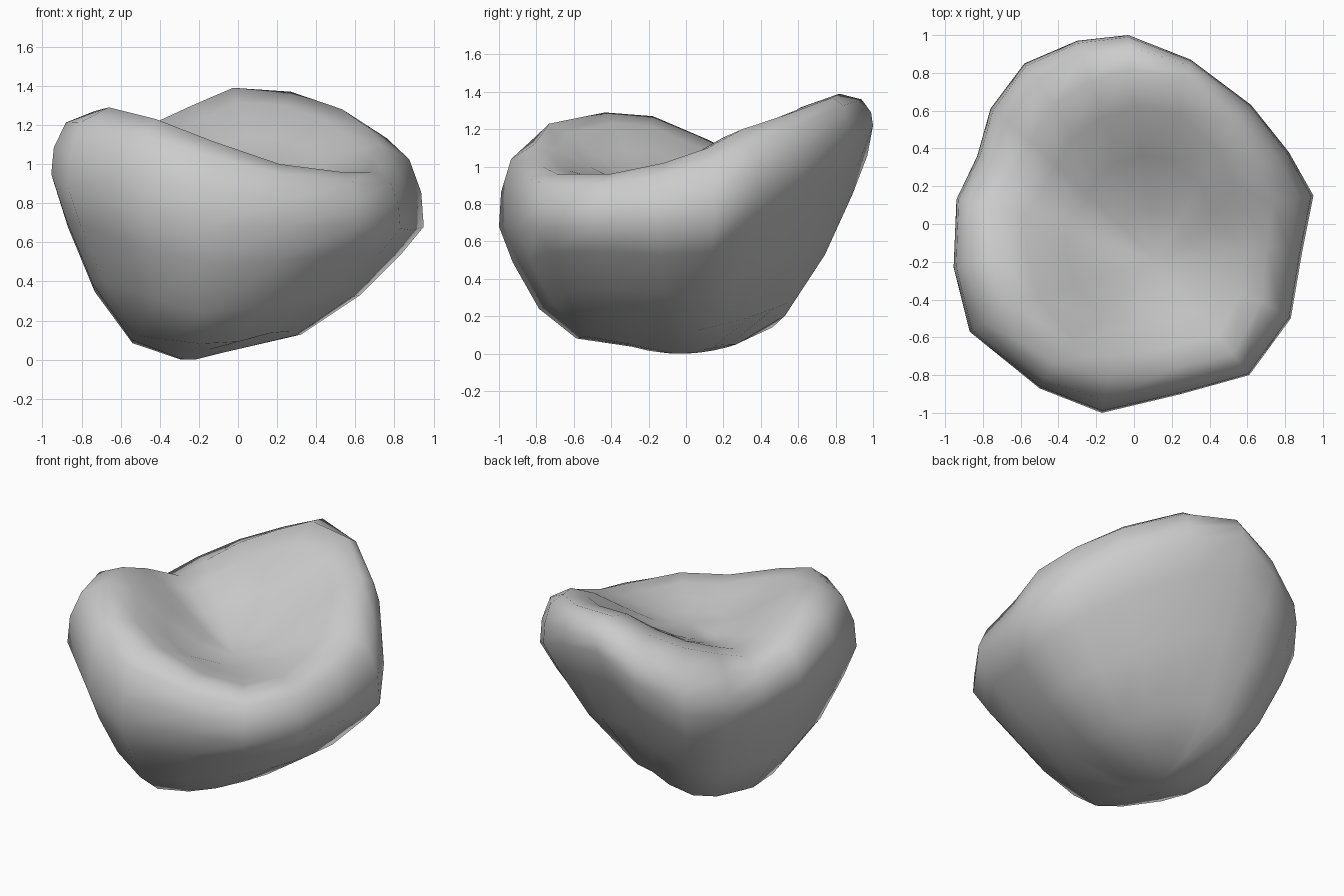
import bpy, bmesh
from mathutils import Vector

if "Cube" in bpy.data.objects:
    bpy.data.objects.remove(bpy.data.objects["Cube"])

# Outline around the widest belt: x, y, belt height, crest scale, crest height
SECTIONS = [
    (0.95, 0.15, 0.68, 0.77, 1.10), (0.82, 0.38, 0.82, 0.79, 1.20),
    (0.62, 0.63, 0.96, 0.86, 1.28), (0.30, 0.87, 1.13, 0.90, 1.37),
    (-0.03, 1.0, 1.22, 0.82, 1.39), (-0.30, 0.97, 1.06, 0.78, 1.30),
    (-0.58, 0.85, 0.88, 0.74, 1.21), (-0.76, 0.61, 0.82, 0.72, 1.13),
    (-0.83, 0.36, 0.82, 0.76, 1.07), (-0.94, 0.13, 0.90, 0.80, 1.15),
    (-0.955, -0.23, 0.95, 0.77, 1.27), (-0.87, -0.57, 0.88, 0.76, 1.29),
    (-0.50, -0.87, 0.75, 0.84, 1.23), (-0.17, -1.0, 0.68, 0.81, 1.12),
    (0.25, -0.90, 0.68, 0.85, 1.00), (0.61, -0.80, 0.68, 0.86, 0.96),
    (0.83, -0.50, 0.67, 0.82, 0.96), (0.89, -0.15, 0.66, 0.79, 1.02),
]
FLOOR = Vector((0.12, -0.20, 0.91))


def blend(a, b, txy, tz):
    return Vector((a.x + (b.x - a.x) * txy, a.y + (b.y - a.y) * txy,
                   a.z + (b.z - a.z) * tz))


def section(x, y, z, k, zc):
    belt = Vector((x, y, z))
    crest = Vector((x * k, y * k, zc))
    keel = Vector((-0.18 + 0.12 * x, 0.3 * y - 0.03, 0.05 * y * y + 0.04 * max(x, 0)))
    # steepness of the underside in this direction
    p = 2.3 - 0.2 * x - (1.1 if y < 0 else 0.6) * y
    p += (-1.9 if y < 0 else 0.5 if x < 0 else 0.2) * abs(x * y)
    pts = [keel]
    # rounded underside, swept from keel to belt
    pts += [blend(keel, belt, t, t ** p) for t in (0.38, 0.68, 0.89)]
    # belt, shoulder and crest
    pts += [belt, blend(belt, crest, 0.06, 0.42), blend(belt, crest, 0.34, 0.82), crest]
    # inner wall of the hollow
    pts += [blend(crest, FLOOR, t, d) for t, d in ((0.2, 0.15), (0.45, 0.52), (0.72, 0.88))]
    return pts


# Dished boulder body
bm = bmesh.new()
cols = [[bm.verts.new(p) for p in section(*s)] for s in SECTIONS]
bottom = bm.verts.new((-0.22, -0.04, 0))
floor = bm.verts.new(FLOOR)
for i, a in enumerate(cols):
    b = cols[(i + 1) % len(cols)]
    for j in range(len(a) - 1):
        bm.faces.new((a[j], b[j], b[j + 1], a[j + 1]))
    bm.faces.new((bottom, b[0], a[0]))
    bm.faces.new((floor, a[-1], b[-1]))
bmesh.ops.recalc_face_normals(bm, faces=bm.faces)
for f in bm.faces:
    f.smooth = True
mesh = bpy.data.meshes.new("dished_boulder")
bm.to_mesh(mesh)
bm.free()
body = bpy.data.objects.new("dished_boulder", mesh)
bpy.context.collection.objects.link(body)
